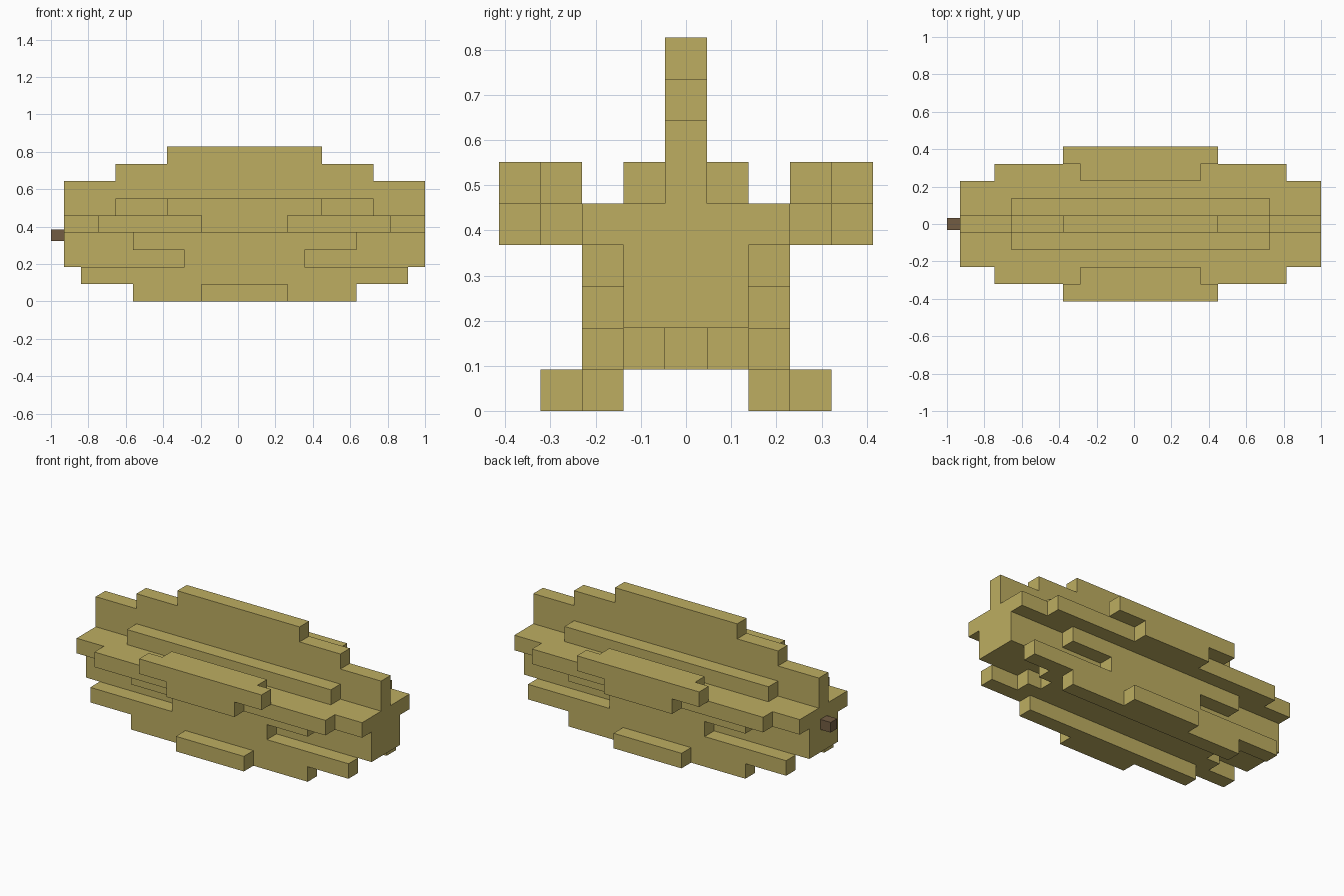
import bpy, bmesh
from mathutils import Vector

if "Cube" in bpy.data.objects:
    bpy.data.objects.remove(bpy.data.objects["Cube"])

V = 1.93 / 21            # voxel size
X0 = -0.93               # left end of the fruit


def material(name, rgb):
    m = bpy.data.materials.new(name)
    m.diffuse_color = (*rgb, 1)
    m.use_nodes = True
    m.node_tree.nodes["Principled BSDF"].inputs["Base Color"].default_value = m.diffuse_color
    return m


def finish(bm, name, mat):
    me = bpy.data.meshes.new(name)
    bm.to_mesh(me)
    bm.free()
    me.materials.append(mat)
    ob = bpy.data.objects.new(name, me)
    bpy.context.collection.objects.link(ob)
    return ob


yellow = material("ripe yellow", (0.51, 0.42, 0.12))
brown = material("stem brown", (0.17, 0.107, 0.055))

# Each bar: y cell (mirrored), lowest and highest z cell, cells trimmed off each end
bars = [
    (0, 2, 6, 0), (0, 7, 7, 3), (0, 8, 8, 6),          # core and top fin
    (1, 2, 4, 0), (1, 5, 5, 3),                        # core sides, fin foot
    (2, 4, 4, 0), (3, 4, 4, 2), (3, 5, 5, 7),          # side fins
    (4, 4, 4, 8), (4, 5, 5, 6),                        # side fin tips
    (2, 3, 3, 4), (2, 2, 2, 7),                        # flank fillers
    (2, 1, 1, 1), (2, 0, 0, 4), (3, 0, 0, 8),          # lower fins
    (1, 1, 1, 3), (0, 1, 1, 4),                        # underside groove
]
cells = set()
for y, z0, z1, trim in bars:
    for z in range(z0, z1 + 1):
        for x in range(trim, 21 - trim):
            cells.update({(x, y, z), (x, -y, z)})

# Fruit skin: only the exposed faces of the cells
bm = bmesh.new()
for c in cells:
    centre = Vector((X0 + (c[0] + 0.5) * V, c[1] * V, (c[2] + 0.5) * V))
    for axis in range(3):
        for s in (-1, 1):
            n = list(c)
            n[axis] += s
            if tuple(n) in cells:
                continue
            quad = []
            for a, b in ((-1, -1), (1, -1), (1, 1), (-1, 1)):
                d = Vector((0, 0, 0))
                d[axis] = s
                d[(axis + 1) % 3] = a * s
                d[(axis + 2) % 3] = b
                quad.append(bm.verts.new(centre + d * V / 2))
            bm.faces.new(quad)
bmesh.ops.remove_doubles(bm, verts=bm.verts[:], dist=0.001)
bmesh.ops.dissolve_limit(bm, angle_limit=0.01, verts=bm.verts[:], edges=bm.edges[:])
finish(bm, "fruit_body", yellow)

# Stem stub on the left end
bm = bmesh.new()
bmesh.ops.create_cube(bm, size=1)
bmesh.ops.scale(bm, vec=(0.07, 0.062, 0.062), verts=bm.verts[:])
bmesh.ops.translate(bm, vec=(-0.965, 0, 0.354), verts=bm.verts[:])
finish(bm, "stem", brown)
